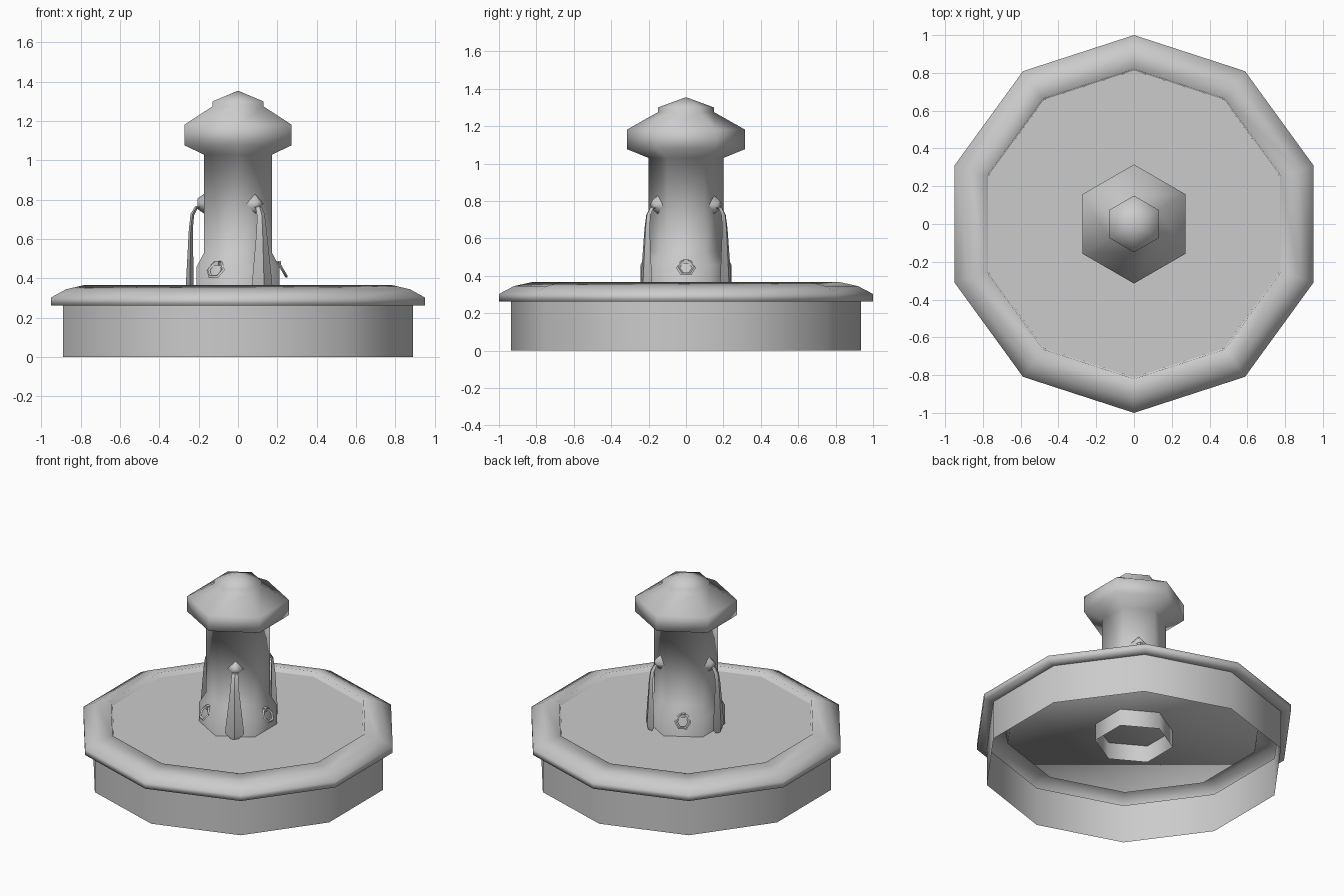
import bpy, bmesh
from math import sin, cos, pi, radians
from mathutils import Matrix, Vector

if "Cube" in bpy.data.objects:
    bpy.data.objects.remove(bpy.data.objects["Cube"])


def finish(name, bm, angle, recalc=True):
    if recalc:
        bmesh.ops.recalc_face_normals(bm, faces=bm.faces[:])
    me = bpy.data.meshes.new(name)
    bm.to_mesh(me)
    bm.free()
    ob = bpy.data.objects.new(name, me)
    bpy.context.collection.objects.link(ob)
    bpy.ops.object.select_all(action='DESELECT')
    ob.select_set(True)
    bpy.context.view_layer.objects.active = ob
    bpy.ops.object.shade_smooth_by_angle(angle=radians(angle))
    return ob


def skin(bm, rings):
    """Join successive closed rings of points with quads."""
    loops = [[bm.verts.new(p) for p in ring] for ring in rings]
    for a, b in zip(loops, loops[1:]):
        n = len(a)
        for i in range(n):
            bm.faces.new((a[i], a[(i + 1) % n], b[(i + 1) % n], b[i]))
    return loops


def lathe(name, profile, sides, angle, apex=None, cap=False):
    """Revolve (radius, z) points, with a corner on the +y axis."""
    bm = bmesh.new()
    loops = skin(bm, [[(r * cos(pi / 2 + 2 * pi * i / sides),
                        r * sin(pi / 2 + 2 * pi * i / sides), z)
                       for i in range(sides)] for r, z in profile])
    top = loops[-1]
    if cap:
        bm.faces.new(top)
    if apex is not None:
        tip = bm.verts.new((0, 0, apex))
        for i in range(sides):
            bm.faces.new((top[i], top[(i + 1) % sides], tip))
    return finish(name, bm, angle, recalc=False)


# Basin wall, then the rounded rim that runs down into the basin floor
lathe("basin_wall", [(0.936, 0), (0.936, 0.263)], 10, 40)
lathe("basin_rim_and_floor", [(0.936, 0.263), (1.0, 0.263), (1.0, 0.303), (0.92, 0.345),
                              (0.82, 0.367), (0.805, 0.28)], 10, 120, cap=True)

# Water surface just under the rim
bm = bmesh.new()
bm.faces.new([bm.verts.new((0.813 * cos(pi / 2 + pi * i / 5),
                            0.813 * sin(pi / 2 + pi * i / 5), 0.335)) for i in range(10)])
finish("water_surface", bm, 30)

# Hexagonal column with its cap and pointed top
lathe("column", [(0.243, 0.165), (0.243, 0.46), (0.2, 0.53), (0.2, 1.03),
                 (0.315, 1.077), (0.315, 1.182), (0.15, 1.275), (0.15, 1.3)],
      6, 120, apex=1.355)

# Three spouts with falling water, built facing +x then turned
for k, deg in enumerate((-60, 60, 180)):
    turn = Matrix.Rotation(radians(deg), 4, 'Z')

    bm = bmesh.new()
    bmesh.ops.create_cone(bm, cap_ends=True, segments=4, radius1=0.054, radius2=0.026,
                          depth=0.04, matrix=turn @ Matrix.Translation((0.187, 0, 0.78))
                          @ Matrix.Rotation(pi / 2, 4, 'Y'))
    finish(f"spout_{k + 1}", bm, 100)

    # Stations: distance out, height, half width, thickness offset out and up
    bm = bmesh.new()
    path = [(0.19, 0.765, 0.018, 0, 0.008), (0.213, 0.76, 0.02, 0.005, 0.007),
            (0.232, 0.725, 0.023, 0.009, 0.003), (0.24, 0.65, 0.029, 0.01, 0),
            (0.245, 0.37, 0.06, 0.02, 0), (0.245, 0.32, 0.012, 0.01, 0)]
    skin(bm, [[(x + dx, 0, z + dz), (x, w, z), (x - dx, 0, z - dz), (x, -w, z)]
              for x, z, w, dx, dz in path])
    bm.transform(turn)
    finish(f"water_stream_{k + 1}", bm, 35)

# Three hanging rings on the column base, between the spouts
for k, deg in enumerate((0, 120, 240)):
    turn = Matrix.Rotation(radians(deg), 4, 'Z')
    tilt = turn @ Matrix.Translation((0.227, 0, 0.443)) @ Matrix.Rotation(radians(-30), 4, 'Y')
    section = [Vector((dx, r, 0)) for dx, r in
               ((0, 0.053), (0.007, 0.043), (0, 0.033), (-0.007, 0.043))]
    bm = bmesh.new()
    skin(bm, [[tilt @ Matrix.Rotation(pi / 3 * i, 4, 'X') @ p for p in section]
              for i in range(7)])
    bmesh.ops.remove_doubles(bm, verts=bm.verts[:], dist=0.0005)
    finish(f"hanging_ring_{k + 1}", bm, 62)

    bm = bmesh.new()
    bmesh.ops.create_cube(bm, size=1, matrix=turn @ Matrix.Translation((0.204, 0, 0.478))
                          @ Matrix.Diagonal((0.03, 0.026, 0.022, 1)))
    finish(f"ring_hinge_{k + 1}", bm, 30)
